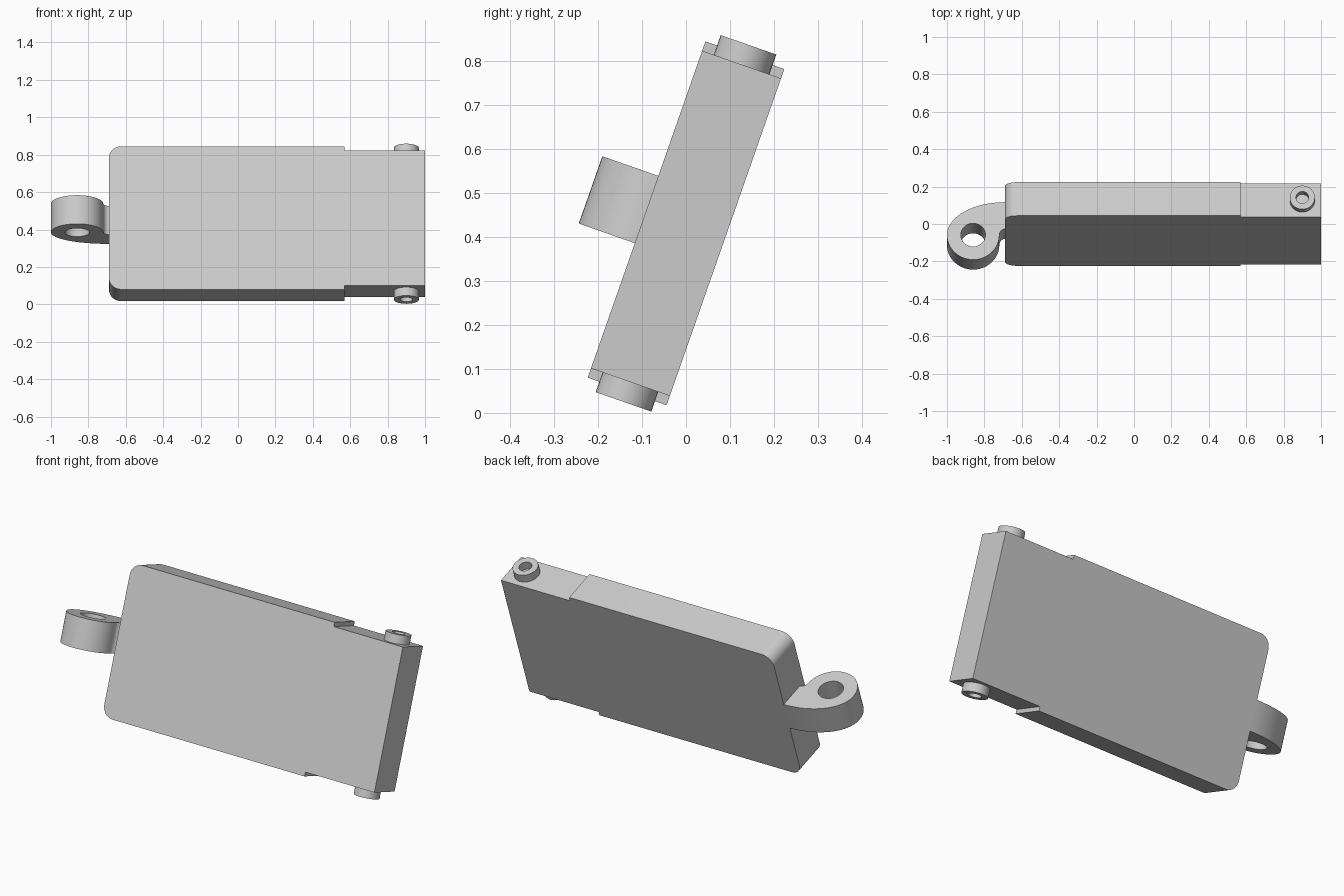
import bpy, bmesh
from math import radians, cos, sin
from mathutils import Matrix, Vector

cube = bpy.data.objects.get("Cube")
if cube:
    bpy.data.objects.remove(cube, do_unlink=True)

# Single flat grey
grey = bpy.data.materials.new("light_grey")
grey.use_nodes = True
grey.diffuse_color = (0.6, 0.6, 0.6, 1)
grey.node_tree.nodes["Principled BSDF"].inputs["Base Color"].default_value = (0.6, 0.6, 0.6, 1)

# Whole part leans backwards
LEAN = Matrix.Translation((0, 0.0, 0.431)) @ Matrix.Rotation(radians(-19.3), 4, 'X')
THICK, LEFT, STEP, RIGHT = 0.095, -0.69, 0.57, 1.0
WIDE, NARROW, CORNER = 0.405, 0.3825, 0.065


def arc(cx, cy, rx, ry, start, end, steps):
    """Points on an elliptical arc, both ends included."""
    angles = [radians(start + (end - start) * i / steps) for i in range(steps + 1)]
    return [(cx + rx * cos(a), cy + ry * sin(a)) for a in angles]


def circle(cx, cy, r, steps=32):
    return arc(cx, cy, r, r, 0, 360, steps)[:-1]


def prism(name, outlines, low, high, axis):
    """Fill outlines (outer loop, then holes) and extrude along y or z."""
    def place(u, v, w):
        return Vector((u, w, v)) if axis == 'Y' else Vector((u, v, w))
    bm = bmesh.new()
    for loop in outlines:
        verts = [bm.verts.new(place(u, v, low)) for u, v in loop]
        for i, vert in enumerate(verts):
            bm.edges.new((vert, verts[i - 1]))
    if len(outlines) == 1:
        bm.faces.new(verts)
    else:
        bmesh.ops.triangle_fill(bm, edges=bm.edges[:], use_beauty=True)
    ext = bmesh.ops.extrude_face_region(bm, geom=bm.faces[:], use_keep_orig=True)
    moved = [g for g in ext["geom"] if isinstance(g, bmesh.types.BMVert)]
    bmesh.ops.translate(bm, verts=moved, vec=place(0, 0, high - low))
    bmesh.ops.recalc_face_normals(bm, faces=bm.faces[:])
    mesh = bpy.data.meshes.new(name)
    bm.to_mesh(mesh)
    bm.free()
    mesh.materials.append(grey)
    obj = bpy.data.objects.new(name, mesh)
    bpy.context.collection.objects.link(obj)
    obj.matrix_world = LEAN
    bpy.ops.object.select_all(action='DESELECT')
    obj.select_set(True)
    bpy.context.view_layer.objects.active = obj
    bpy.ops.object.shade_smooth_by_angle(angle=radians(30))
    return obj


# Plate: rounded corners at one end, stepped narrower at the other
cx, cz = LEFT + CORNER, WIDE - CORNER
upper = arc(cx, cz, CORNER, CORNER, 180, 90, 10)
upper += [(STEP, WIDE), (STEP, NARROW), (RIGHT, NARROW)]
lower = [(x, -z) for x, z in reversed(upper)]
prism("plate", [upper + lower], -THICK, THICK, 'Y')

# Lug: swept back edge, round eye and small fillet into the plate
ex, ey, er = -0.86, -0.09, 0.14
lug = [(LEFT + 0.02, THICK)]
lug += arc(LEFT, ey, LEFT + 1.0, THICK - ey, 90, 180, 20)
lug += arc(ex, ey, er, er, 180, 360, 28)[1:]
lug += arc(LEFT + 0.005, ey, 0.035, 0.035, 180, 90, 8)[1:]
lug += [(LEFT + 0.02, ey + 0.035)]
prism("lug", [lug, circle(ex, ey, 0.066)], -0.081, 0.081, 'Z')

# Hollow pivot bosses on both narrow edges
for side, name in ((1, "upper_boss"), (-1, "lower_boss")):
    ends = sorted((side * (NARROW - 0.005), side * 0.43))
    prism(name, [circle(0.9, 0, 0.067), circle(0.9, 0, 0.034)], ends[0], ends[1], 'Z')
